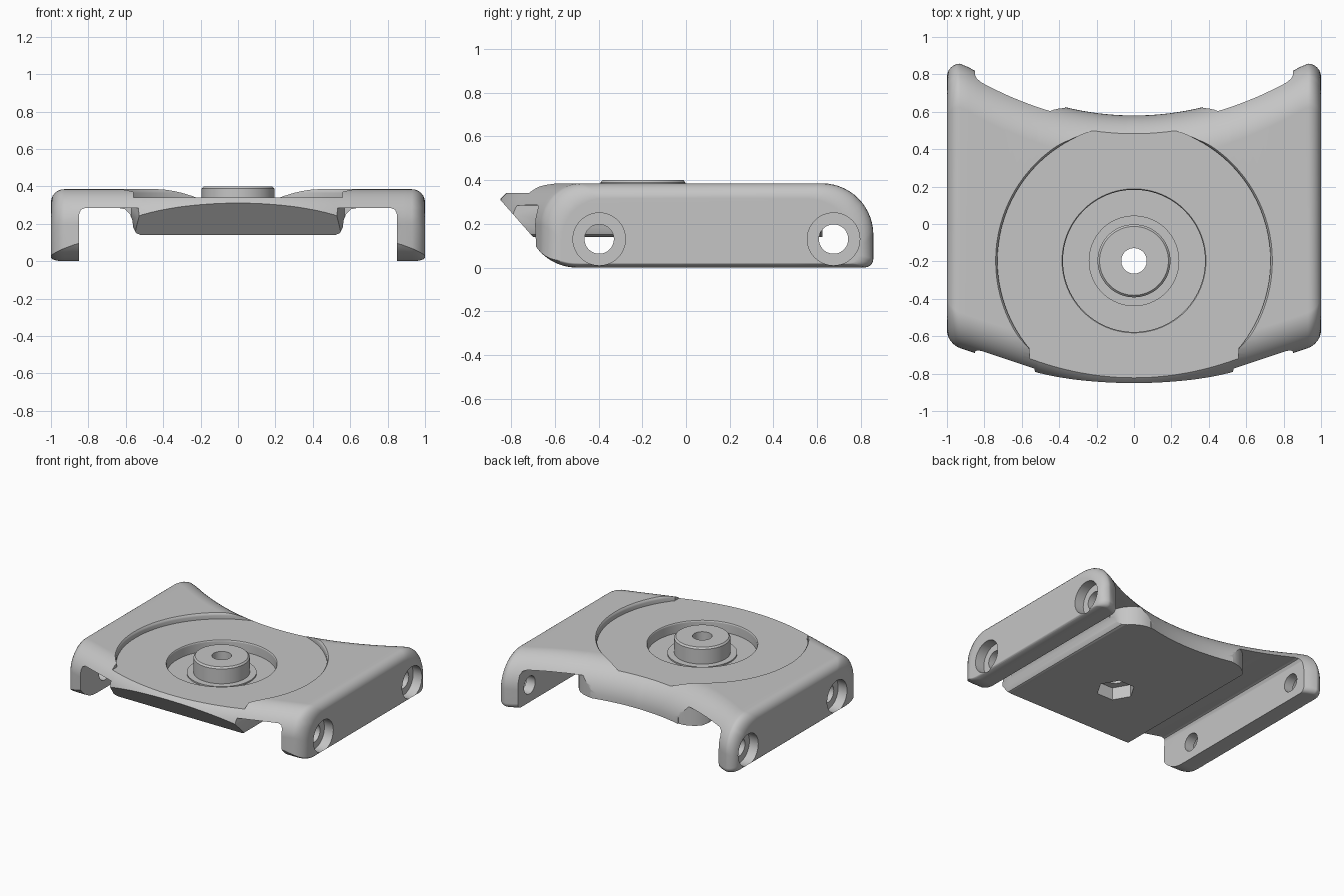
import bpy, bmesh, math

old = bpy.data.objects.get("Cube")
if old:
    bpy.data.objects.remove(old, do_unlink=True)

grey = bpy.data.materials.new("plain grey")
grey.use_nodes = True
COLOR = (0.56, 0.56, 0.56, 1)
grey.diffuse_color = COLOR
grey.node_tree.nodes["Principled BSDF"].inputs["Base Color"].default_value = COLOR

MIDDLE = (0, -0.197, 0)
TOP = 0.385


def make(name, bm):
    bmesh.ops.recalc_face_normals(bm, faces=bm.faces)
    if bm.calc_volume(signed=True) < 0:
        bmesh.ops.reverse_faces(bm, faces=bm.faces)
    mesh = bpy.data.meshes.new(name)
    bm.to_mesh(mesh)
    bm.free()
    ob = bpy.data.objects.new(name, mesh)
    bpy.context.collection.objects.link(ob)
    mesh.materials.append(grey)
    return ob


def bridge(bm, r, s):
    """Join two rings of equal length with quads."""
    for i in range(len(r)):
        j = (i + 1) % len(r)
        bm.faces.new((r[i], r[j], s[j], s[i]))


def prism(name, points, place, low, high):
    """Extrude a 2D outline; place(a, b, t) turns it into a 3D point."""
    bm = bmesh.new()
    ends = [[bm.verts.new(place(a, b, t)) for a, b in points] for t in (low, high)]
    bm.faces.new(ends[0])
    bm.faces.new(ends[1])
    bridge(bm, *ends)
    return make(name, bm)


def upright(a, b, t):
    return (a, b, t)


def lathe(name, points, centre, axis="Z", hollow=False, steps=96):
    """Stack circles of (radius, height) along an axis; cap the ends or join them."""
    bm = bmesh.new()
    cx, cy, cz = centre
    rings = []
    for r, h in points:
        ring = []
        for k in range(steps):
            u, v = r * math.cos(math.tau * k / steps), r * math.sin(math.tau * k / steps)
            at = (cx + u, cy + v, cz + h) if axis == "Z" else (cx + h, cy + u, cz + v)
            ring.append(bm.verts.new(at))
        rings.append(ring)
    for r, s in zip(rings, rings[1:]):
        bridge(bm, r, s)
    if hollow:
        bridge(bm, rings[-1], rings[0])
    else:
        bm.faces.new(rings[0])
        bm.faces.new(rings[-1])
    return make(name, bm)


def activate(ob):
    bpy.ops.object.select_all(action="DESELECT")
    ob.select_set(True)
    bpy.context.view_layer.objects.active = ob


def cut(ob, cutter):
    activate(ob)
    mod = ob.modifiers.new("cut", "BOOLEAN")
    mod.operation, mod.solver, mod.object = "DIFFERENCE", "EXACT", cutter
    bpy.ops.object.modifier_apply(modifier=mod.name)
    bpy.data.objects.remove(cutter, do_unlink=True)


def finish(ob):
    activate(ob)
    bpy.ops.object.shade_smooth_by_angle(angle=math.radians(32))
    mod = ob.modifiers.new("weighted normals", "WEIGHTED_NORMAL")
    mod.keep_sharp = True


def arc(ca, cb, radius, start, end, steps):
    angles = [math.radians(start + (end - start) * i / steps) for i in range(steps + 1)]
    return [(ca + radius * math.cos(a), cb + radius * math.sin(a)) for a in angles]


# Curved front and back edges of the body, as seen in plan
def front_edge(x):
    x = abs(x)
    return -0.89 + 0.33 * x * x if x < 0.52 else -0.80 + (x - 0.52) * 0.333


def back_edge(x):
    return min(0.58 + 0.33 * x * x, 0.857)


def section(x):
    """Rounded side outline of the body at x, shrunk near the outer sides."""
    over = max(0, abs(x) - 0.93)
    d = 0.07 - math.sqrt(max(0, 0.07 ** 2 - over ** 2))
    f, b, top, low = front_edge(x) + d, back_edge(x) - d, TOP - d, 0.3 * d
    toe = math.degrees(math.acos((-0.5 - max(f, -0.69)) / -0.23))
    return (arc(f + 0.19, top - 0.19, 0.19, 180, 90, 12)
            + arc(b - 0.235, top - 0.235, 0.235, 90, 0, 14)
            + arc(b - 0.04, low + 0.04, 0.04, 0, -90, 5)
            + arc(-0.5, low + 0.23, 0.23, 270, 360 - toe, 8))


# Body: side outlines lofted from side to side
half = [0.93 * i / 20 for i in range(1, 21)] + [0.52]
half += [0.93 + 0.07 * math.sin(math.radians(a)) for a in (15, 30, 45, 60, 75, 90)]
half.sort()
stations = [-x for x in reversed(half)] + [0] + half
bm = bmesh.new()
rings = [[bm.verts.new((x, y, z)) for y, z in section(x)] for x in stations]
for r, s in zip(rings, rings[1:]):
    bridge(bm, r, s)
bm.faces.new(rings[0])
bm.faces.new(rings[-1])
bmesh.ops.triangulate(bm, faces=[f for f in bm.faces if len(f.verts) == 4])
body = make("bracket_body", bm)

# Underside channels beside the central block
right = [(0.52, 0.14), (0.545, 0.15), (0.56, 0.18), (0.565, 0.22), (0.58, 0.255),
         (0.605, 0.278), (0.64, 0.285), (0.815, 0.285), (0.84, 0.275), (0.85, 0.25),
         (0.85, -0.2)]
outline = right + [(-x, z) for x, z in reversed(right)]
cut(body, prism("channel_cutter", outline, lambda a, b, t: (a, t, b), -1.5, 1.5))

# Sloping front face of the central block
slope = [(-0.70 - (z - 0.14) * 0.88, z) for z in (-0.1, 0.45)]
cut(body, prism("slope_cutter", slope + [(-1.5, 0.45), (-1.5, -0.1)],
                lambda a, b, t: (t, a, b), -0.845, 0.845))

# Rounded back corners and chamfered front corners of the block
for side in (-1, 1):
    back = arc(0.37, 0.42, 0.2, 0, 90, 10) + [(0.37, 1.0), (0.81, 1.0), (0.81, 0.42)]
    front = [(0.515, -0.84), (0.57, -0.64), (0.81, -0.64), (0.81, -1.0), (0.515, -1.0)]
    for plan in (back, front):
        cut(body, prism("corner_cutter", [(side * x, y) for x, y in plan],
                        upright, -0.1, 0.2845))

# Round turntable recess, its open front, and the deeper inner recess
for radius, floor, rim, flare in ((0.73, 0.34, TOP, 0.01), (0.38, 0.265, 0.34, 0.005)):
    cut(body, lathe("recess_cutter", [
        (radius, floor), (radius, rim - 2 * flare),
        (radius + flare * 0.3, rim - flare * 0.9), (radius + flare, rim),
        (radius + flare, 0.6)], MIDDLE))
mouth = [(-0.56, -0.6), (0.56, -0.6), (0.56, -1.2), (-0.56, -1.2)]
cut(body, prism("mouth_cutter", mouth, upright, 0.34, 0.6))

# Bolt hole and hexagonal nut pocket
cut(body, lathe("bolt_cutter", [(0.068, -0.1), (0.068, 0.6)], MIDDLE))
hexagon = arc(0, MIDDLE[1], 0.135, 0, 300, 5)
cut(body, prism("nut_cutter", hexagon, upright, -0.05, 0.235))

# Counterbored screw holes through both side walls
for side in (-1, 1):
    for y in (-0.397, 0.675):
        cut(body, lathe("screw_cutter", [
            (0.067, 0.7 * side), (0.067, 0.925 * side),
            (0.12, 0.925 * side), (0.12, 1.2 * side)], (0, y, 0.13), "X", steps=48))
finish(body)

# Pivot boss and the thin washer step around it
boss = lathe("pivot_boss", [(0.068, 0.25), (0.195, 0.25), (0.195, 0.388), (0.184, 0.4),
                            (0.068, 0.4)], MIDDLE, hollow=True)
finish(boss)
washer = lathe("washer_step", [(0.15, 0.25), (0.242, 0.25), (0.242, 0.275), (0.15, 0.275)],
               MIDDLE, hollow=True)
finish(washer)
